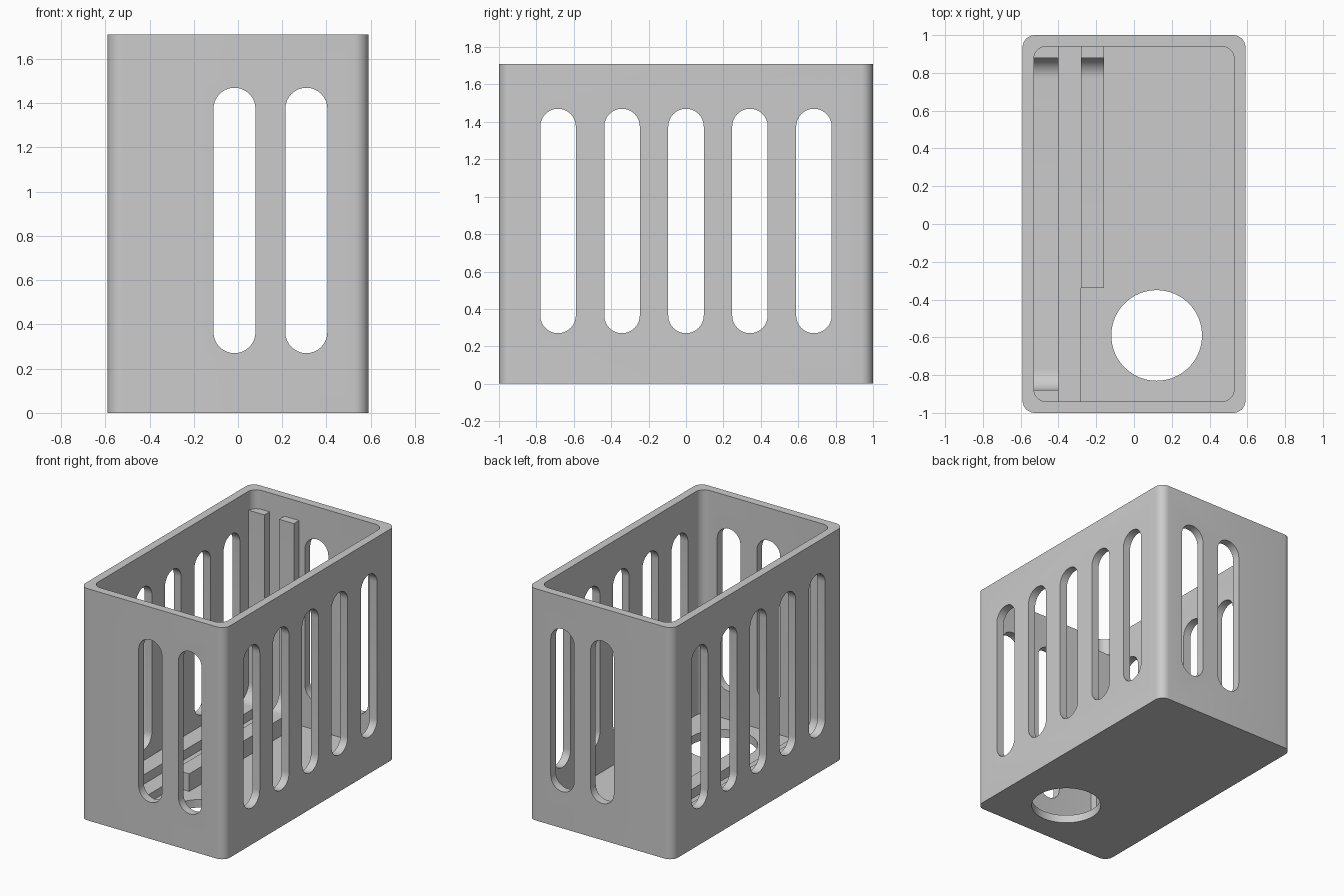
import bpy, bmesh
from math import cos, sin, pi

old = bpy.data.objects.get("Cube")
if old:
    bpy.data.objects.remove(old, do_unlink=True)

grey = bpy.data.materials.new("plain grey")
grey.use_nodes = True
COLOUR = (0.6, 0.6, 0.6, 1)
grey.diffuse_color = COLOUR
grey.node_tree.nodes["Principled BSDF"].inputs["Base Color"].default_value = COLOUR

MAP = {"x": lambda a, b, d: (d, a, b),
       "y": lambda a, b, d: (a, d, b),
       "z": lambda a, b, d: (a, b, d)}


def arc(cx, cy, r, start, end, n):
    """Points along a circular arc, angles in quarter turns."""
    angles = [(start + (end - start) * i / n) * pi / 2 for i in range(n + 1)]
    return [(cx + r * cos(t), cy + r * sin(t)) for t in angles]


def rounded(cx, cy, w, h, r, n=8):
    """Rounded rectangle outline."""
    pts = []
    for q, (sx, sy) in enumerate([(1, 1), (-1, 1), (-1, -1), (1, -1)]):
        pts += arc(cx + sx * (w / 2 - r), cy + sy * (h / 2 - r), r, q, q + 1, n)
    return pts


def prism(name, outline, axis, lo, hi):
    """Extrude a flat outline along an axis."""
    bm = bmesh.new()
    ends = [[bm.verts.new(MAP[axis](a, b, d)) for a, b in outline] for d in (lo, hi)]
    bm.faces.new(ends[0])
    bm.faces.new(ends[1])
    for i in range(len(outline)):
        j = (i + 1) % len(outline)
        bm.faces.new((ends[0][i], ends[0][j], ends[1][j], ends[1][i]))
    bmesh.ops.remove_doubles(bm, verts=bm.verts, dist=0.0005)
    bmesh.ops.recalc_face_normals(bm, faces=bm.faces)
    mesh = bpy.data.meshes.new(name)
    bm.to_mesh(mesh)
    bm.free()
    mesh.materials.append(grey)
    obj = bpy.data.objects.new(name, mesh)
    bpy.context.collection.objects.link(obj)
    return obj


def activate(obj):
    bpy.ops.object.select_all(action="DESELECT")
    obj.select_set(True)
    bpy.context.view_layer.objects.active = obj


def cut(body, cutter):
    """Subtract a cutter, then remove it."""
    activate(body)
    mod = body.modifiers.new("cut", "BOOLEAN")
    mod.operation = "DIFFERENCE"
    mod.solver = "EXACT"
    mod.object = cutter
    bpy.ops.object.modifier_apply(modifier=mod.name)
    bpy.data.objects.remove(cutter, do_unlink=True)


HEIGHT, FLOOR = 1.71, 0.06
SLOT_W, SLOT_H, SLOT_Z = 0.19, 1.2, 0.87
GROOVE_Z, RAIL_Z, POST_Z = 0.12, 0.19, 1.57
POST_Y, FILLET = 0.88, 0.11

# Open box with rounded upright corners
box = prism("box_shell", rounded(0, 0, 1.18, 2, 0.065), "z", 0, HEIGHT)
cut(box, prism("cavity", rounded(0, 0, 1.06, 1.88, 0.065), "z", FLOOR, HEIGHT + 1))

# Round hole in the floor
cut(box, prism("floor_hole", arc(0.12, -0.59, 0.24, 0, 4, 64)[:-1], "z", -1, 0.5))

# Slots through both long walls, then both short walls
for i in range(-2, 3):
    outline = rounded(i * 0.342, SLOT_Z, SLOT_W, SLOT_H, SLOT_W / 2)
    cut(box, prism("side_slot", outline, "x", -1, 1))
for x in (-0.016, 0.309):
    outline = rounded(x, SLOT_Z, SLOT_W, SLOT_H, SLOT_W / 2)
    cut(box, prism("end_slot", outline, "y", -2, 2))

# Rail with an upright post and a concave fillet at its end
half = [(0.95, 0.03), (0.95, POST_Z), (POST_Y, POST_Z)]
half += arc(POST_Y - FILLET, RAIL_Z + FILLET, FILLET, 0, -1, 12)
mirrored = [(-y, z) for y, z in reversed(half)]
outer = prism("outer_rail", half + mirrored, "x", -0.54, -0.40)
inner = prism("inner_rail", half + [(-0.34, RAIL_Z), (-0.34, 0.03)], "x", -0.28, -0.16)

# Raised strip between the rails
strip = prism("groove_floor", [(-0.40, 0.03), (-0.28, 0.03), (-0.28, GROOVE_Z),
                               (-0.40, GROOVE_Z)], "y", -0.95, 0.95)

for obj in (box, outer, inner, strip):
    activate(obj)
    bpy.ops.object.shade_smooth_by_angle(angle=pi / 6)
